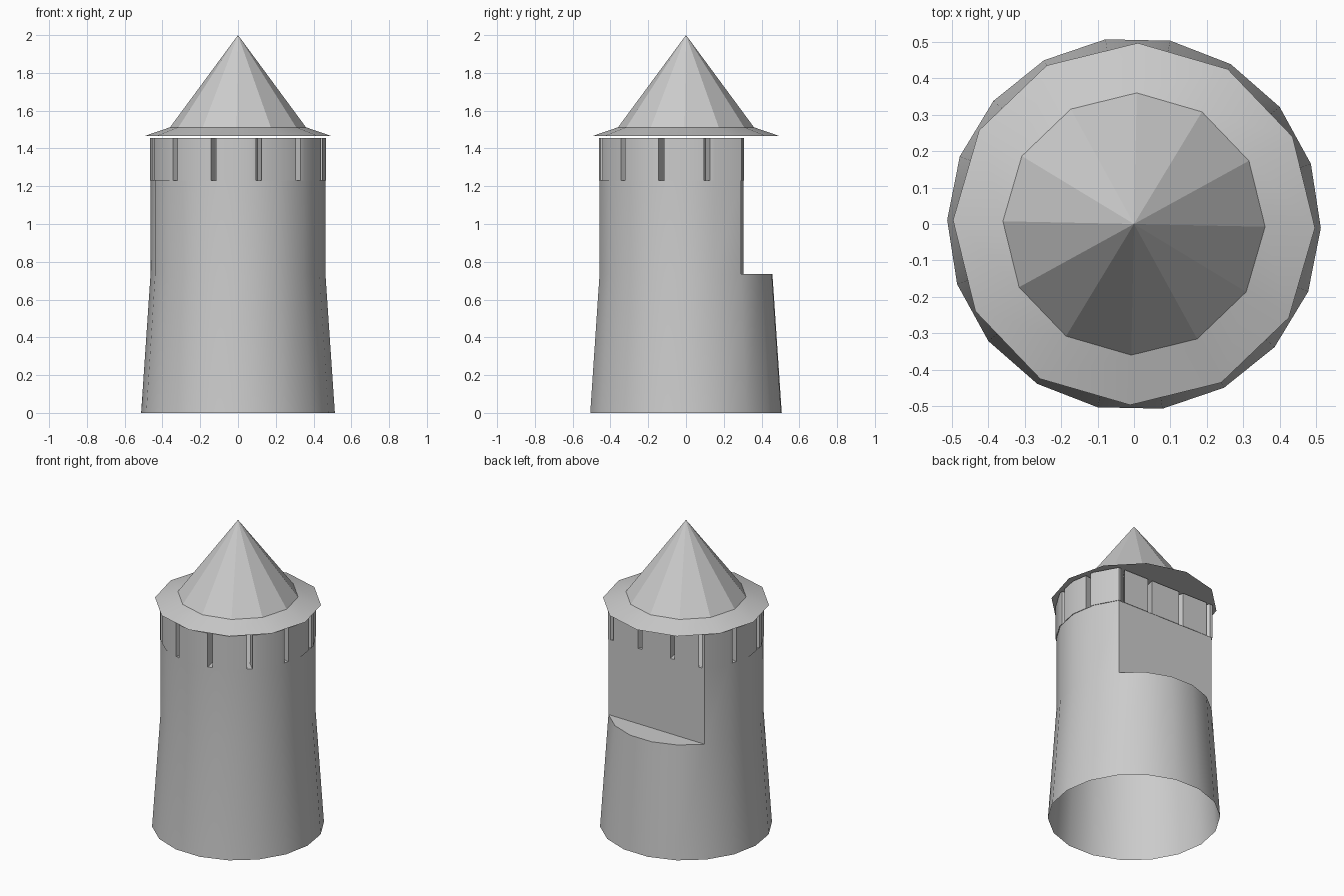
import bpy, bmesh
from math import sin, cos, pi, radians, floor

if "Cube" in bpy.data.objects:
    bpy.data.objects.remove(bpy.data.objects["Cube"])

SIDES = 18
TWIST = radians(-1.2)        # whole model is turned slightly
STEP = 2 * pi / SIDES


def finish(name, bm, smooth=True):
    bmesh.ops.remove_doubles(bm, verts=bm.verts, dist=0.0005)
    bmesh.ops.recalc_face_normals(bm, faces=bm.faces)
    me = bpy.data.meshes.new(name)
    bm.to_mesh(me)
    bm.free()
    ob = bpy.data.objects.new(name, me)
    bpy.context.collection.objects.link(ob)
    ob.rotation_euler.z = TWIST
    if smooth:
        bpy.ops.object.select_all(action='DESELECT')
        ob.select_set(True)
        bpy.context.view_layer.objects.active = ob
        bpy.ops.object.shade_smooth_by_angle(angle=radians(35))
    return ob


def loft(bm, loops):
    rows = [[bm.verts.new(p) for p in loop] for loop in loops]
    n = len(rows[0])
    for a, b in zip(rows, rows[1:]):
        for i in range(n):
            j = (i + 1) % n
            bm.faces.new((a[i], a[j], b[j], b[i]))
    return rows


def polar(a, r, flat=9.0):
    # point on the 18-sided outline, cut off flat at the back
    d = a - STEP * floor(a / STEP + 1e-6) - STEP / 2
    r *= cos(STEP / 2) / cos(d)
    return r * cos(a), min(r * sin(a), flat)


def outline(r, z, n, flat=9.0):
    return [(r * cos(2 * pi * i / n), min(r * sin(2 * pi * i / n), flat), z)
            for i in range(n)]


# tapered base, back ledge and flat-backed shaft
BACK = 0.463 * sin(2 * STEP)
bm = bmesh.new()
rows = loft(bm, [outline(0.513, 0, SIDES), outline(0.463, 0.735, SIDES),
                 outline(0.463, 0.735, SIDES, BACK), outline(0.463, 1.23, SIDES, BACK)])
bm.faces.new(rows[-1])
finish("tower_body", bm)

# wall panels separated by twelve narrow slits
R_OUT, R_IN, HALF = 0.467, 0.385, radians(2.0)
flat_out = R_OUT * sin(2 * STEP)
bm = bmesh.new()
for k in range(12):
    a0 = radians(15 + 30 * k) + HALF
    a1 = radians(45 + 30 * k) - HALF
    angles = [a0] + [STEP * i for i in range(2 * SIDES) if a0 < STEP * i < a1] + [a1]
    pts = [(polar(a, R_OUT, flat_out), polar(a, R_IN, flat_out - 0.08)) for a in angles]
    sections = [[(*o, 1.23), (*o, 1.455), (*i, 1.455), (*i, 1.23)] for o, i in pts]
    rows = loft(bm, sections)
    bm.faces.new(rows[0])
    bm.faces.new(rows[-1])
finish("slit_wall", bm)

# sloping roof brim with closed underside
bm = bmesh.new()
rows = loft(bm, [outline(0.497, 1.465, 12), outline(0.36, 1.512, 12)])
bm.faces.new(rows[0])
finish("roof_brim", bm)

# faceted pointed roof
bm = bmesh.new()
loft(bm, [outline(0.36, 1.512, 12), [(0, 0, 2.0)] * 12])
finish("roof_cone", bm, smooth=False)
